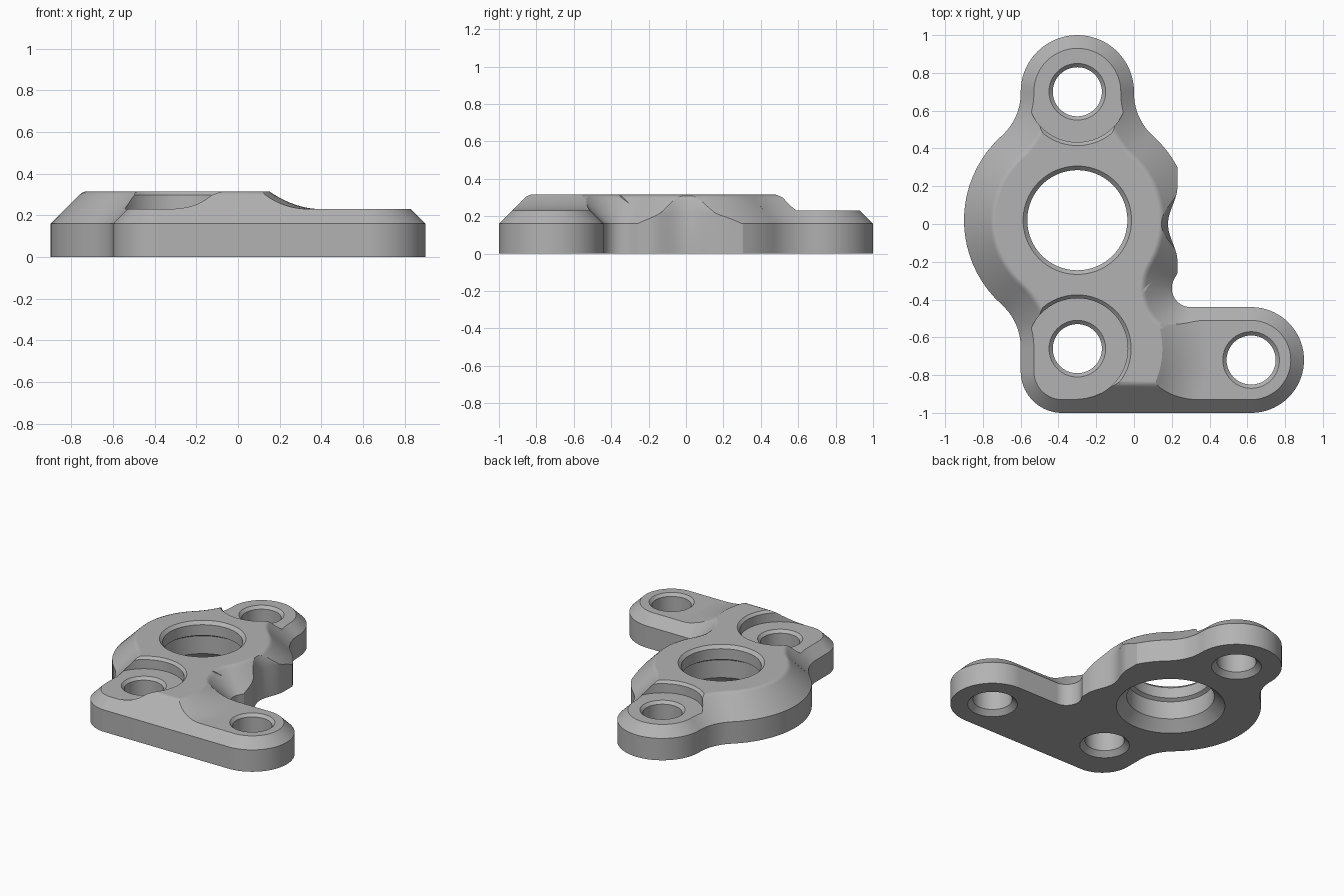
import bpy, bmesh
from math import cos, sin, pi, radians

cube = bpy.data.objects.get("Cube")
if cube:
    bpy.data.objects.remove(cube)

TOP, LOW, EDGE = 0.315, 0.23, 0.16      # raised face, lug face, chamfer start
HUB = (-0.3, 0.02)
BACK = (-0.3, 0.7)
FRONT = (-0.3, -0.66)
SIDE = (0.62, -0.72)

metal = bpy.data.materials.new("grey metal")
metal.use_nodes = True
grey = (0.45, 0.45, 0.45, 1)
metal.diffuse_color = grey
metal.node_tree.nodes["Principled BSDF"].inputs["Base Color"].default_value = grey


def loft(name, rings):
    """Solid skinned over equal-length rings, with both ends capped."""
    bm = bmesh.new()
    loops = [[bm.verts.new(p) for p in ring] for ring in rings]
    for a, b in zip(loops, loops[1:]):
        for i in range(len(a)):
            j = (i + 1) % len(a)
            bm.faces.new((a[i], a[j], b[j], b[i]))
    bm.faces.new(loops[0])
    bm.faces.new(loops[-1])
    bmesh.ops.recalc_face_normals(bm, faces=bm.faces)
    mesh = bpy.data.meshes.new(name)
    bm.to_mesh(mesh)
    bm.free()
    mesh.materials.append(metal)
    obj = bpy.data.objects.new(name, mesh)
    bpy.context.collection.objects.link(obj)
    return obj


def turned(name, centre, profile, n=64):
    """Vertical turned solid from (radius, height) pairs."""
    return loft(name, [[(centre[0] + r * cos(2 * pi * i / n),
                         centre[1] + r * sin(2 * pi * i / n), z)
                        for i in range(n)] for r, z in profile])


# Outline as tangent arcs: centre, radius, start and end angle (falling = concave)
ARCS = [
    (BACK, 0.3, 0, 180),
    ((-0.9, 0.691), 0.3, 0, -48.2),
    (HUB, 0.6, 131.8, 228.2),
    ((-0.9, -0.651), 0.3, 48.2, 0),
    ((-0.38, -0.78), 0.22, 180, 270),
    (SIDE, 0.28, -90, 90),
    ((0.3, -0.34), 0.1, 270, 149),
    (HUB, 0.6, -31, 48.2),
    ((0.3, 0.691), 0.3, 228.2, 180),
]


def outline(inset, z):
    ring = []
    for (cx, cy), r, a, b in ARCS:
        r = r - inset if b > a else r + inset
        steps = max(6, round(abs(b - a) / 5))
        for i in range(steps + 1):
            t = radians(a + (b - a) * i / steps)
            p = (cx + r * cos(t), cy + r * sin(t), z)
            if not ring or abs(p[0] - ring[-1][0]) + abs(p[1] - ring[-1][1]) > 1e-6:
                ring.append(p)
            else:
                ring[-1] = p
    return ring


def body_rings():
    """Plate with a deep chamfer and softened upper rim."""
    levels = [(0, 0), (0, EDGE), (0.138, 0.298), (0.15, 0.308), (0.168, TOP)]
    return [outline(d, z) for d, z in levels]


body = loft("bracket_body", body_rings())
cutters = []

# Round seats sunk around the back and front lugs
for name, c in (("back_seat", BACK), ("front_seat", FRONT)):
    cutters.append(turned(name, c, [(0.267, LOW), (0.267, TOP - 0.018),
                                    (0.287, TOP + 0.002), (0.287, 0.5)]))

# Lowered corner outside the front seat
cutters.append(loft("corner_step", [
    [(x, y, z) for x, y in ((-0.7, -1.1), (-0.3, -1.1), (-0.3, -0.66), (-0.7, -0.66))]
    for z in (LOW, 0.5)]))

# Hollow ramp swept about the front lug, falling to the side lug
ramp = []
for i in range(13):
    t = -0.2 + 1.2 * i / 12
    ramp.append((0.45 + 0.25 * t, LOW + (TOP - LOW) * (1 - t) ** 2))
ramp += [(1.6, LOW), (1.6, 0.5), (0.4, 0.5)]
sector = [radians(-60 + 102 * i / 32) for i in range(33)]
cutters.append(loft("ramp_cut", [
    [(FRONT[0] + r * cos(a), FRONT[1] + r * sin(a), z) for r, z in ramp]
    for a in sector]))

# Wavy relief in the side of the hub, leaning in near the top
wave = [(0.5, -0.27), (0.23, -0.27)]
for i in range(25):
    y = -0.2 + 0.4 * i / 24
    wave.append((0.205 - 0.025 * cos(pi * y / 0.2), y))
wave += [(0.23, 0.31), (0.5, 0.31)]
cutters.append(loft("hub_relief", [
    [(x - lean, y, z) for x, y in wave]
    for z, lean in ((-0.1, 0), (0.22, 0), (0.35, 0.05))]))

# Bolt holes, chamfered at both ends
for name, c in (("back_hole", BACK), ("front_hole", FRONT), ("side_hole", SIDE)):
    cutters.append(turned(name, c, [(0.185, -0.02), (0.13, 0.035), (0.13, LOW - 0.02),
                                    (0.16, LOW + 0.01), (0.16, LOW + 0.03)]))

# Stepped centre bore
cutters.append(turned("centre_bore", HUB, [
    (0.38, -0.02), (0.29, 0.07), (0.29, 0.2), (0.265, 0.215),
    (0.265, TOP - 0.022), (0.297, TOP + 0.01), (0.297, 0.5)], 96))

bpy.ops.object.select_all(action="DESELECT")
bpy.context.view_layer.objects.active = body
body.select_set(True)
for cutter in cutters:
    cutter.hide_render = True
    mod = body.modifiers.new(cutter.name, "BOOLEAN")
    mod.operation = "DIFFERENCE"
    mod.solver = "EXACT"
    mod.object = cutter
    bpy.ops.object.modifier_apply(modifier=mod.name)
    bpy.data.objects.remove(cutter)

bpy.ops.object.shade_smooth_by_angle(angle=radians(28))
weighted = body.modifiers.new("even_shading", "WEIGHTED_NORMAL")
weighted.keep_sharp = True
